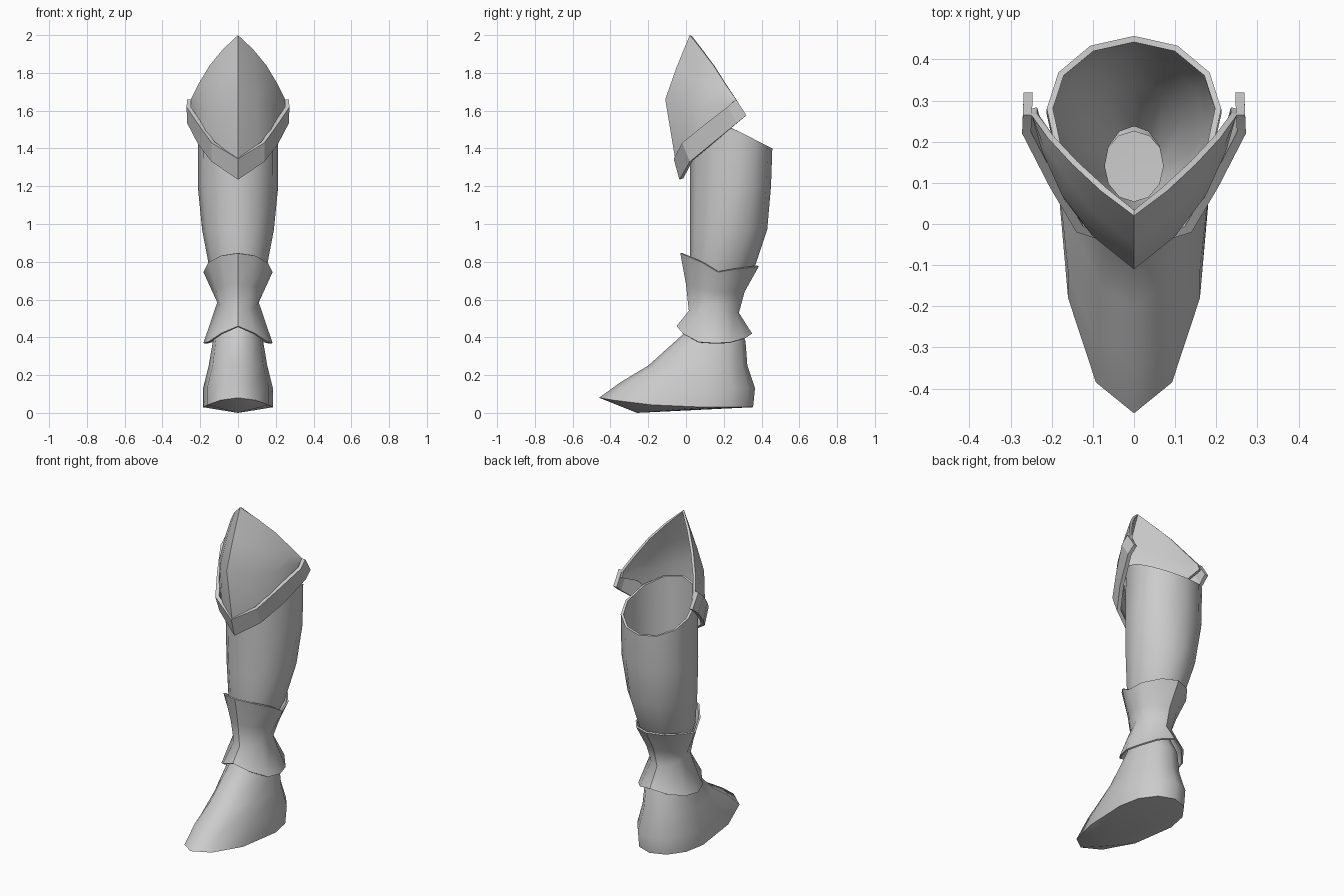
import bpy
import bmesh
from math import sin, cos, pi, radians

cube = bpy.data.objects.get("Cube")
if cube:
    bpy.data.objects.remove(cube, do_unlink=True)

steel = bpy.data.materials.new("grey steel")
steel.use_nodes = True
GREY = (0.6, 0.6, 0.6, 1)
steel.diffuse_color = GREY
steel.node_tree.nodes["Principled BSDF"].inputs["Base Color"].default_value = GREY

SIDES = 12


def ring(front, back, centre, width, z_front, z_side, z_back, point=1, tilt=1):
    """Egg-shaped ring, counterclockwise from the front; point sharpens its ends."""
    verts = []
    for i in range(SIDES):
        angle = 2 * pi * i / SIDES
        reach = abs(cos(angle))
        end, z_end = (front, z_front) if cos(angle) > 0 else (back, z_back)
        verts.append((width * sin(angle),
                      centre + (end - centre) * reach ** point,
                      z_side + (z_end - z_side) * reach ** tilt))
    return verts


def mirrored(half):
    """Row of points from the right side to the left, given the left half."""
    return [(-x, y, z) for x, y, z in reversed(half[1:])] + half


def skin(name, rows, closed, thickness=0, angle=50, ridge=False):
    """Join rows of points, lowest first, into one plate."""
    bm = bmesh.new()
    grid = [[bm.verts.new(co) for co in row] for row in rows]
    count = len(rows[0])
    for low, high in zip(grid, grid[1:]):
        for i in range(count if closed else count - 1):
            j = (i + 1) % count
            bm.faces.new((low[i], low[j], high[j], high[i]))
    bmesh.ops.remove_doubles(bm, verts=bm.verts, dist=0.0005)
    mesh = bpy.data.meshes.new(name)
    bm.to_mesh(mesh)
    bm.free()
    mesh.materials.append(steel)
    obj = bpy.data.objects.new(name, mesh)
    bpy.context.collection.objects.link(obj)
    bpy.ops.object.select_all(action="DESELECT")
    obj.select_set(True)
    bpy.context.view_layer.objects.active = obj
    if thickness:
        solid = obj.modifiers.new("plate thickness", "SOLIDIFY")
        solid.thickness = thickness
        solid.offset = -1
        bpy.ops.object.modifier_apply(modifier=solid.name)
    bpy.ops.object.shade_smooth_by_angle(angle=radians(angle))
    if ridge:
        for edge in obj.data.edges:
            if all(abs(obj.data.vertices[v].co.x) < 0.001 for v in edge.vertices):
                edge.use_edge_sharp = True
    return obj


# Foot: keeled sole, pointed toe and a narrow open ankle
skin("foot", [
    ring(-.26, -.26, -.26, 0, 0, 0, 0),
    ring(-.46, .355, .1, .185, .08, .03, .03, tilt=2),
    ring(-.35, .365, .12, .185, .16, .13, .13),
    ring(-.2, .325, .13, .155, .25, .25, .25),
    ring(.0, .315, .15, .133, .43, .38, .38),
    ring(.05, .225, .14, .075, .56, .56, .56),
], True, angle=70)

# Ankle cuff: flared at both ends, ridged at front and back
skin("ankle_cuff", [
    ring(-.05, .35, .15, .183, .46, .37, .42, point=1.25, tilt=4),
    ring(.015, .28, .15, .11, .54, .585, .53, point=1.25),
    ring(.0, .31, .16, .135, .68, .64, .64, point=1.25),
    ring(-.03, .385, .17, .183, .845, .745, .775, point=1.25),
], True, thickness=.01, ridge=True)

# Shin tube: calf bulge, slanted open top
skin("shin_plate", [
    ring(.04, .25, .14, .085, .6, .6, .6),
    ring(.02, .36, .17, .15, .76, .76, .76),
    ring(.02, .43, .23, .19, .97, .97, .97),
    ring(.02, .45, .27, .213, 1.2, 1.2, 1.2),
    ring(.02, .457, .28, .212, 1.6, 1.49, 1.4),
], True, thickness=.015)

# Knee guard: bulging shield with a centre ridge and a peak
skin("knee_guard", [mirrored(row) for row in (
    [(0, -.05, 1.3), (.1, -.01, 1.37), (.17, .06, 1.46), (.22, .17, 1.57), (.25, .28, 1.62)],
    [(0, -.11, 1.66), (.1, -.03, 1.64), (.175, .07, 1.62), (.225, .18, 1.65), (.25, .27, 1.64)],
    [(0, -.05, 1.83), (.09, .02, 1.79), (.165, .11, 1.74), (.22, .19, 1.7), (.25, .268, 1.65)],
    [(0, .02, 2), (.08, .08, 1.925), (.15, .145, 1.84), (.21, .21, 1.74), (.25, .265, 1.66)],
)], False, thickness=.015, ridge=True)

# Raised band along the lower edge of the knee guard
skin("knee_band", [mirrored(row) for row in (
    [(0, -.035, 1.235), (.14, .02, 1.33), (.21, .13, 1.42), (.27, .27, 1.535), (.268, .32, 1.575)],
    [(0, -.065, 1.345), (.14, -.02, 1.43), (.205, .09, 1.52), (.272, .22, 1.62), (.27, .265, 1.66)],
)], False, thickness=.022, angle=15, ridge=True)
